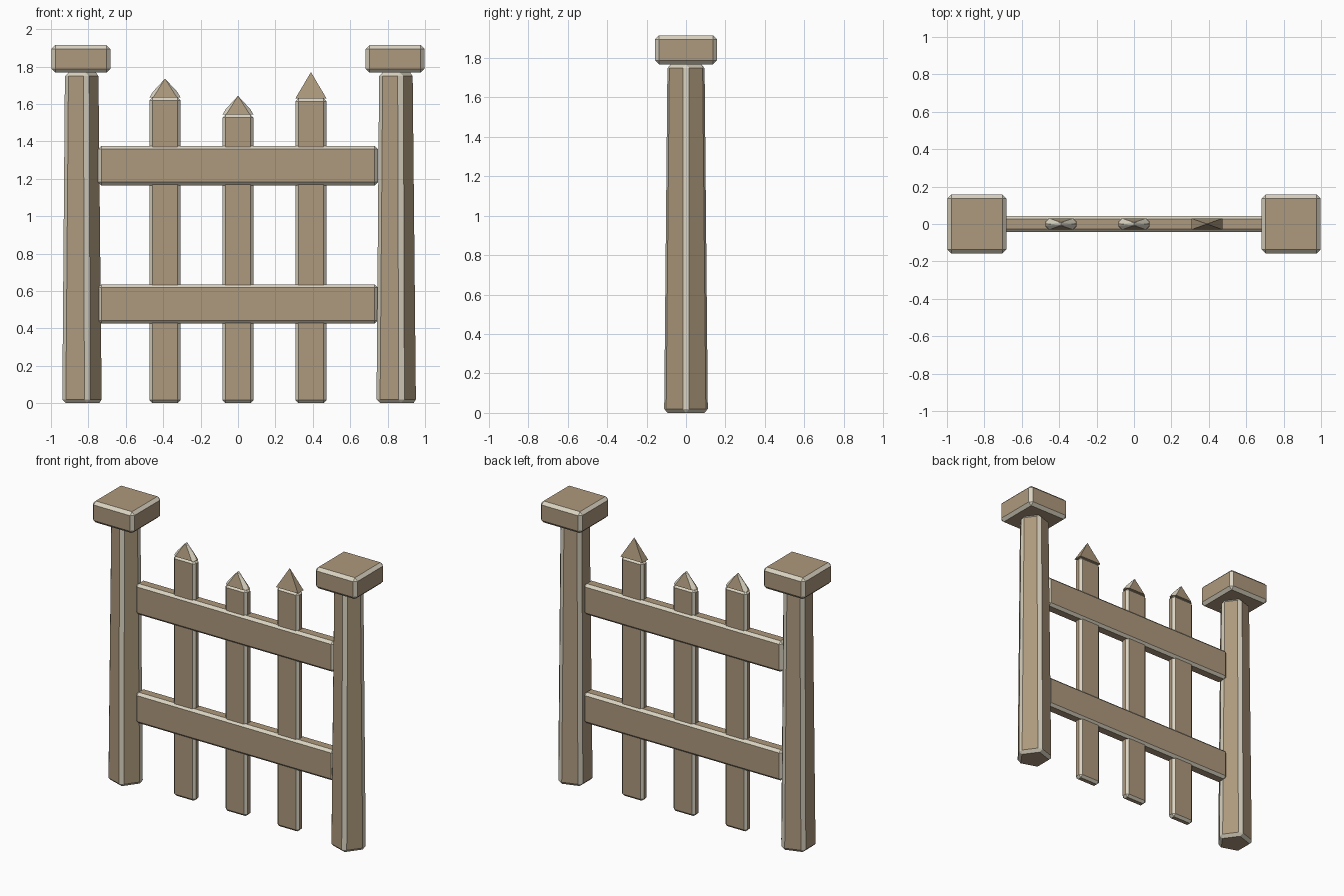
import bpy, bmesh, math
from mathutils import Vector

if "Cube" in bpy.data.objects:
    bpy.data.objects.remove(bpy.data.objects["Cube"], do_unlink=True)


def make_material(name, rgb):
    mat = bpy.data.materials.new(name)
    mat.use_nodes = True
    color = (*rgb, 1.0)
    mat.diffuse_color = color
    mat.node_tree.nodes["Principled BSDF"].inputs["Base Color"].default_value = color
    return mat


WOOD = make_material("brown wood", (0.42, 0.32, 0.205))
WORN = make_material("pale worn edge", (0.70, 0.65, 0.53))


def finish(bm, name, location):
    bmesh.ops.recalc_face_normals(bm, faces=bm.faces)
    mesh = bpy.data.meshes.new(name)
    bm.to_mesh(mesh)
    bm.free()
    mesh.materials.append(WOOD)
    mesh.materials.append(WORN)
    obj = bpy.data.objects.new(name, mesh)
    obj.location = location
    bpy.context.collection.objects.link(obj)
    return obj


def wear_edges(bm, width):
    """Chamfer every edge and give the chamfers the pale colour."""
    bmesh.ops.recalc_face_normals(bm, faces=bm.faces)
    bmesh.ops.bevel(bm, geom=list(bm.edges), offset=width, segments=1,
                    profile=0.5, affect='EDGES', material=1, clamp_overlap=True)


def board(name, size, location, width):
    bm = bmesh.new()
    bmesh.ops.create_cube(bm, size=1)
    bmesh.ops.scale(bm, vec=size, verts=bm.verts)
    wear_edges(bm, width)
    return finish(bm, name, location)


def post(name, x, height):
    """Tapered five-sided post with one corner towards +x."""
    bm = bmesh.new()
    rings = []
    for radius, z in ((0.123, 0), (0.1055, height)):
        angles = [math.tau * i / 5 for i in range(5)]
        rings.append([bm.verts.new((radius * math.cos(a), radius * math.sin(a), z))
                      for a in angles])
    low, high = rings
    bm.faces.new(low[::-1])
    bm.faces.new(high)
    for i in range(5):
        j = (i + 1) % 5
        bm.faces.new((low[i], low[j], high[j], high[i]))
    wear_edges(bm, 0.02)
    return finish(bm, name, (x, 0, 0))


def tip(name, x, z, worn):
    """Pyramid point, either crisp or with its sloping edges worn down."""
    hx, hy, h = 0.083, 0.03, 0.14
    signs = (-1, 1)
    if worn:
        cut = 0.02
        points = [(sx * (hx - cut), sy * hy, 0) for sx in signs for sy in signs]
        points += [(sx * hx, sy * (hy - cut), 0) for sx in signs for sy in signs]
        points += [(0, sy * 0.0085, 0.1) for sy in signs]
        points += [(sx * 0.065, 0, 0.03) for sx in signs]
    else:
        points = [(sx * hx, sy * hy, 0) for sx in signs for sy in signs] + [(0, 0, h)]
    bm = bmesh.new()
    for p in points:
        bm.verts.new(p)
    bmesh.ops.convex_hull(bm, input=bm.verts)
    bmesh.ops.dissolve_limit(bm, angle_limit=0.02, verts=bm.verts, edges=bm.edges)
    bmesh.ops.recalc_face_normals(bm, faces=bm.faces)
    if worn:
        for face in bm.faces:
            n = face.normal
            broad = abs(n.x) < 0.02
            end = abs(n.y) < 0.02 and face.calc_center_median().z < 0.04
            face.material_index = 0 if broad or end else 1
    return finish(bm, name, (x, 0, z))


# Posts with square caps
POST_TOP, CAP_TOP = 1.768, 1.914
for side, x in (("right", -0.84), ("left", 0.84)):
    post(side + "_post", x, POST_TOP)
    board(side + "_post_cap", (0.314, 0.314, CAP_TOP - POST_TOP),
          (x, 0, (CAP_TOP + POST_TOP) / 2), 0.02)

# Horizontal rails
for label, z in (("lower", 0.53), ("upper", 1.27)):
    board(label + "_rail", (1.496, 0.086, 0.21), (0, 0, z), 0.017)

# Pickets with pointed tips
for label, x, top, worn in (("right", -0.39, 1.635, True),
                            ("middle", 0, 1.543, True),
                            ("left", 0.39, 1.63, False)):
    board(label + "_picket", (0.166, 0.06, top), (x, 0, top / 2), 0.016)
    tip(label + "_picket_tip", x, top, worn)
